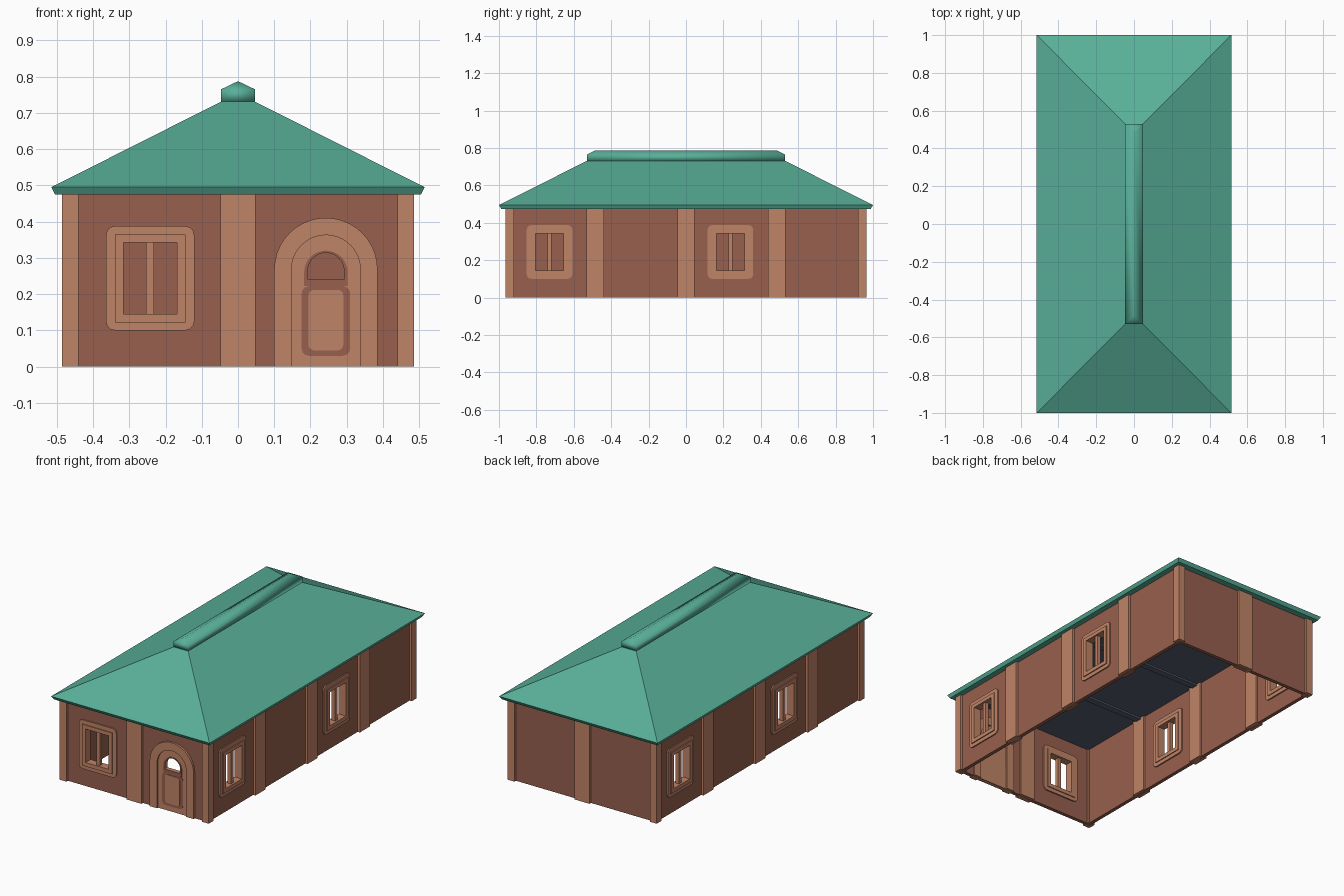
import bpy, bmesh
from math import pi, sin, cos
from mathutils import Matrix

cube = bpy.data.objects.get("Cube")
if cube:
    bpy.data.objects.remove(cube)


def material(name, r, g, b):
    col = [(c / 255 / 12.92 if c < 11 else ((c / 255 + 0.055) / 1.055) ** 2.4) for c in (r, g, b)] + [1]
    m = bpy.data.materials.new(name)
    m.use_nodes = True
    m.diffuse_color = col
    m.node_tree.nodes["Principled BSDF"].inputs["Base Color"].default_value = col
    return m


GREEN = material("roof green", 88, 175, 152)
TRIM = material("clay trim", 192, 132, 103)
WALL = material("red brown wall", 151, 96, 78)
SLATE = material("slate ceiling", 88, 93, 112)
HEIGHT = 0.478


def add(name, bm, mat, matrix=Matrix()):
    bmesh.ops.recalc_face_normals(bm, faces=bm.faces)
    me = bpy.data.meshes.new(name)
    bm.to_mesh(me)
    bm.free()
    me.materials.clear()
    me.materials.append(mat)
    me.transform(matrix)
    ob = bpy.data.objects.new(name, me)
    bpy.context.collection.objects.link(ob)
    return ob


def box(name, mat, x, y, z):
    """Box from (low, high) pairs."""
    bm = bmesh.new()
    size = [b - a for a, b in (x, y, z)]
    mid = [(a + b) / 2 for a, b in (x, y, z)]
    bmesh.ops.create_cube(bm, size=1, matrix=Matrix.Translation(mid) @ Matrix.Diagonal(size + [1]))
    return add(name, bm, mat)


def loft(name, mat, rings):
    """Stack of rectangles given as half width, half length, height."""
    bm = bmesh.new()
    loops = [[bm.verts.new((sx * w, sy * l, z)) for sx, sy in ((-1, -1), (1, -1), (1, 1), (-1, 1))]
             for w, l, z in rings]
    bm.faces.new(loops[0])
    bm.faces.new(loops[-1])
    for a, b in zip(loops, loops[1:]):
        for i in range(4):
            j = (i + 1) % 4
            bm.faces.new((a[i], a[j], b[j], b[i]))
    return add(name, bm, mat)


def plate(name, mat, side, outlines, back, front):
    """Extruded flat shape with holes, set on a wall; depths run outward from the post face."""
    cu = bpy.data.curves.new(name, 'CURVE')
    cu.dimensions = '2D'
    cu.fill_mode = 'BOTH'
    cu.extrude = (front - back) / 2
    for pts in outlines:
        sp = cu.splines.new('POLY')
        sp.points.add(len(pts) - 1)
        for p, (u, v) in zip(sp.points, pts):
            p.co = (u, v, 0, 1)
        sp.use_cyclic_u = True
    tmp = bpy.data.objects.new(name + "_outline", cu)
    bpy.context.collection.objects.link(tmp)
    bpy.context.view_layer.update()
    me = bpy.data.meshes.new_from_object(tmp.evaluated_get(bpy.context.evaluated_depsgraph_get()))
    bm = bmesh.new()
    bm.from_mesh(me)
    for f in bm.faces:
        f.smooth = False
        f.material_index = 0
    bmesh.ops.remove_doubles(bm, verts=bm.verts, dist=1e-5)
    bpy.data.objects.remove(tmp)
    bpy.data.curves.remove(cu)
    bpy.data.meshes.remove(me)
    angle, dist = side
    m = (Matrix.Rotation(angle, 4, 'Z') @ Matrix.Translation((0, -dist, 0))
         @ Matrix.Rotation(pi / 2, 4, 'X') @ Matrix.Translation((0, 0, (front + back) / 2)))
    return add(name, bm, mat, m)


def rect(u, half, low, high, r=0):
    if not r:
        return [(u - half, low), (u + half, low), (u + half, high), (u - half, high)]
    pts = []
    for k, (cu, cv) in enumerate(((u + half - r, high - r), (u - half + r, high - r),
                                  (u - half + r, low + r), (u + half - r, low + r))):
        pts += [(cu + r * cos((k + i / 3) * pi / 2), cv + r * sin((k + i / 3) * pi / 2)) for i in range(4)]
    return pts


def arch(u, r, low, spring, n=20):
    top = [(u + r * cos(i * pi / n), spring + r * sin(i * pi / n)) for i in range(n + 1)]
    return [(u + r, low)] + top + [(u - r, low)]


def window(name, side, u):
    hole = rect(u, 0.074, 0.145, 0.342)
    plate(name + "_surround", TRIM, side, [rect(u, 0.122, 0.1, 0.388, 0.025), hole], -0.044, -0.007)
    plate(name + "_frame", TRIM, side, [rect(u, 0.097, 0.122, 0.364), hole], -0.049, -0.001)
    plate(name + "_mullion", TRIM, side, [rect(u, 0.011, 0.14, 0.346)], -0.034, -0.012)


# Walls, with real openings
DOOR_U, WIN = 0.2425, 0.2425
FRONT, RIGHT, BACK, LEFT = (0, 0.965), (pi / 2, 0.485), (pi, 0.965), (-pi / 2, 0.485)
SIDE_WINDOWS = (-0.73, 0.2375)


def wall(name, side, half, holes):
    plate(name, WALL, side, [rect(0, half, 0, HEIGHT)] + holes, -0.036, -0.014)


def opening(u):
    return rect(u, 0.08, 0.138, 0.35)


wall("front_wall", FRONT, 0.468, [opening(-WIN), arch(DOOR_U, 0.09, 0.005, 0.268)])
wall("back_wall", BACK, 0.468, [])
window("front_window", FRONT, -WIN)
for label, side in (("left", RIGHT), ("right", LEFT)):
    wall(label + "_wall", side, 0.948, [opening(u) for u in SIDE_WINDOWS])
    for i, u in enumerate(SIDE_WINDOWS):
        window(f"{label}_window_{i + 1}", side, u)
    for i, u in enumerate((-0.485, 0, 0.485)):
        plate(f"{label}_pilaster_{i + 1}", TRIM, side, [rect(u, 0.046, 0, HEIGHT)], -0.047, 0)
for label, side in (("front", FRONT), ("back", BACK)):
    plate(label + "_pilaster", TRIM, side, [rect(0, 0.048, 0, HEIGHT)], -0.047, 0)

# Corner posts
for sx in (-1, 1):
    for sy in (-1, 1):
        box("corner_post", TRIM, sorted((sx * 0.44, sx * 0.485)), sorted((sy * 0.92, sy * 0.965)), (0, HEIGHT))

# Arched doorway: outer ring, leaf with a half-round light, dark recess border, raised panel
light = arch(DOOR_U, 0.05, 0.24, 0.264)
plate("door_arch", TRIM, FRONT,
      [arch(DOOR_U, 0.1425, 0, 0.268) + arch(DOOR_U, 0.095, 0, 0.268)[::-1]], -0.046, -0.002)
plate("door_leaf", TRIM, FRONT, [arch(DOOR_U, 0.095, 0, 0.268), light], -0.036, -0.012)
plate("door_border", WALL, FRONT, [rect(DOOR_U, 0.067, 0.03, 0.222, 0.02)], -0.014, -0.010)
plate("door_light_border", WALL, FRONT, [arch(DOOR_U, 0.06, 0.222, 0.26), light], -0.014, -0.010)
plate("door_panel", TRIM, FRONT, [rect(DOOR_U, 0.048, 0.045, 0.212, 0.015)], -0.014, -0.007)

# Hipped roof and its ridge cap
loft("hipped_roof", GREEN, [(0.505, 0.988, 0.475), (0.515, 1.0, 0.495), (0.047, 0.53, 0.731)])
cap = loft("ridge_cap", GREEN, [(0.047, 0.53, 0.73), (0.047, 0.53, 0.765), (0.001, 0.485, 0.787)])
for p in cap.data.polygons:
    p.use_smooth = True

# Ceiling and its cross battens
box("ceiling", SLATE, (-0.45, 0.45), (-0.93, 0.93), (0.47, 0.476))
for y in (-0.485, 0, 0.485):
    box("ceiling_batten", SLATE, (-0.45, 0.45), (y - 0.02, y + 0.02), (0.46, 0.471))
